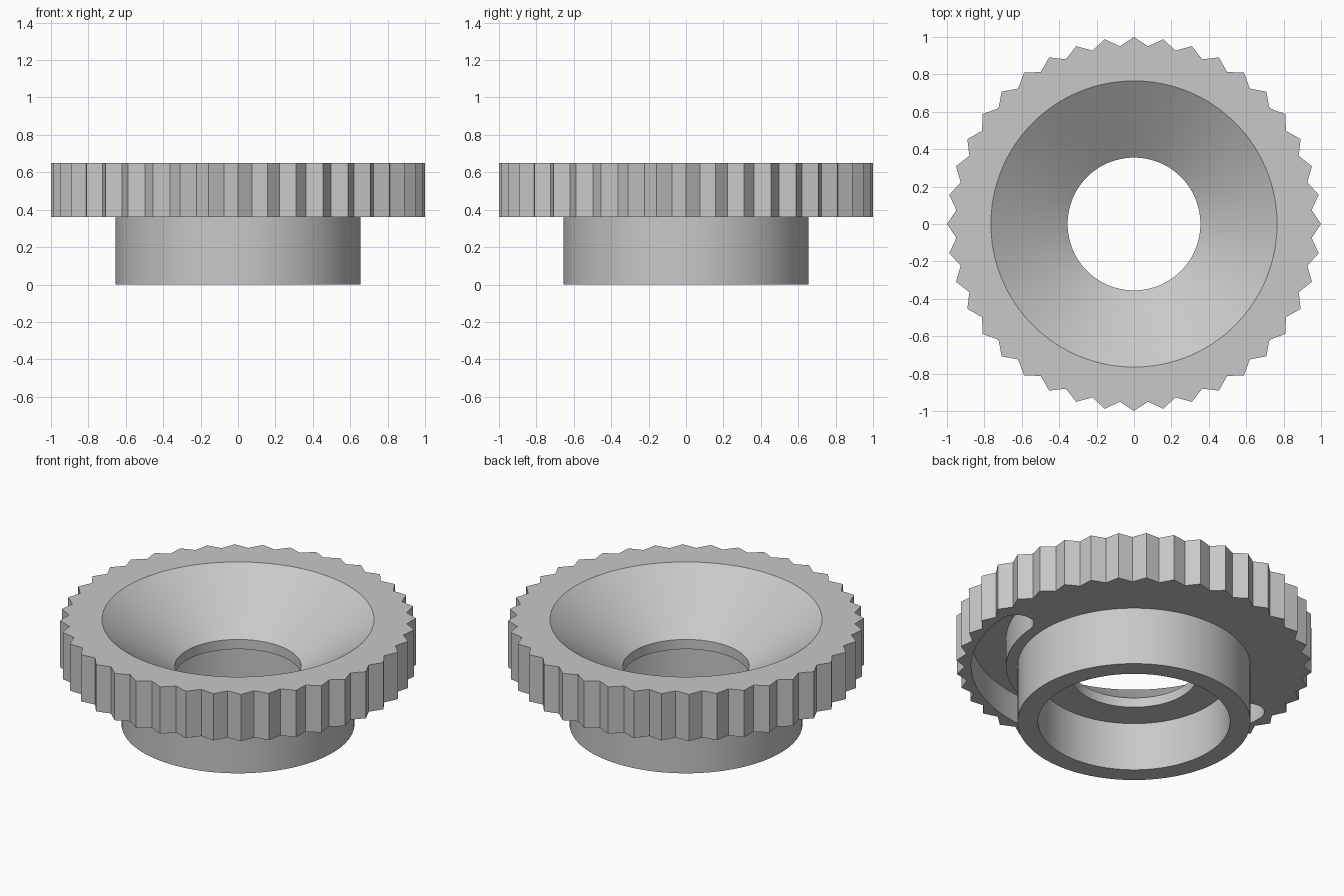
import bpy
import bmesh
from math import sin, cos, pi, radians

cube = bpy.data.objects.get("Cube")
if cube:
    bpy.data.objects.remove(cube)

TEETH = 40
SEG = TEETH * 4
TIP, VALLEY = 1.0, 0.953
GEAR_LOW, GEAR_TOP = 0.36, 0.65

grey = bpy.data.materials.new("plain grey")
grey.use_nodes = True
colour = (0.58, 0.58, 0.58, 1)
grey.diffuse_color = colour
grey.node_tree.nodes["Principled BSDF"].inputs["Base Color"].default_value = colour


def make_object(name, bm):
    bmesh.ops.recalc_face_normals(bm, faces=bm.faces)
    mesh = bpy.data.meshes.new(name)
    bm.to_mesh(mesh)
    bm.free()
    mesh.materials.append(grey)
    obj = bpy.data.objects.new(name, mesh)
    bpy.context.collection.objects.link(obj)
    return obj


def polar(r, a):
    return r * cos(a), r * sin(a)


def plain_ring(r):
    return [polar(r, 2 * pi * i / SEG) for i in range(SEG)]


def toothed_ring():
    # tip, flank middle, valley, flank middle for every tooth
    corners = [polar(VALLEY if i % 2 else TIP, pi * i / TEETH) for i in range(2 * TEETH)]
    points = []
    for (ax, ay), (bx, by) in zip(corners, corners[1:] + corners[:1]):
        points += [(ax, ay), ((ax + bx) / 2, (ay + by) / 2)]
    return points


# Turned body: hollow collar, toothed rim and conical bowl with a centre hole
profile = [
    (plain_ring(0.54), 0),
    (plain_ring(0.655), 0),
    (plain_ring(0.655), GEAR_LOW),
    (toothed_ring(), GEAR_LOW),
    (toothed_ring(), GEAR_TOP),
    (plain_ring(0.765), GEAR_TOP),
    (plain_ring(0.355), 0.36),
    (plain_ring(0.355), 0.30),
    (plain_ring(0.54), 0.30),
]
bm = bmesh.new()
rings = [[bm.verts.new((x, y, z)) for x, y in ring] for ring, z in profile]
for low, high in zip(rings, rings[1:] + rings[:1]):
    for i in range(SEG):
        j = (i + 1) % SEG
        bm.faces.new((low[i], low[j], high[j], high[i]))
body = make_object("toothed_collar", bm)

# Curved slot with round ends in the underside of the rim
MID, HALF = 0.818, 0.098
START, END = radians(-181), radians(-4)
ARC, CAP = 72, 16
outline = [polar(MID + HALF, START + (END - START) * i / ARC) for i in range(ARC + 1)]
cx, cy = polar(MID, END)
for i in range(1, CAP):
    dx, dy = polar(HALF, END + pi * i / CAP)
    outline.append((cx + dx, cy + dy))
outline += [polar(MID - HALF, END + (START - END) * i / ARC) for i in range(ARC + 1)]
cx, cy = polar(MID, START)
for i in range(1, CAP):
    dx, dy = polar(HALF, START + pi + pi * i / CAP)
    outline.append((cx + dx, cy + dy))

bm = bmesh.new()
base = bm.faces.new([bm.verts.new((x, y, GEAR_LOW - 0.1)) for x, y in outline])
grown = bmesh.ops.extrude_face_region(bm, geom=[base])
top = [v for v in grown["geom"] if isinstance(v, bmesh.types.BMVert)]
bmesh.ops.translate(bm, verts=top, vec=(0, 0, 0.28))
cutter = make_object("slot_cutter", bm)
cutter.hide_render = True

cut = body.modifiers.new("slot", "BOOLEAN")
cut.operation = "DIFFERENCE"
cut.solver = "EXACT"
cut.object = cutter

bpy.ops.object.select_all(action="DESELECT")
body.select_set(True)
bpy.context.view_layer.objects.active = body
bpy.ops.object.modifier_apply(modifier=cut.name)
bpy.data.objects.remove(cutter)
bpy.ops.object.shade_smooth_by_angle(angle=radians(25))
